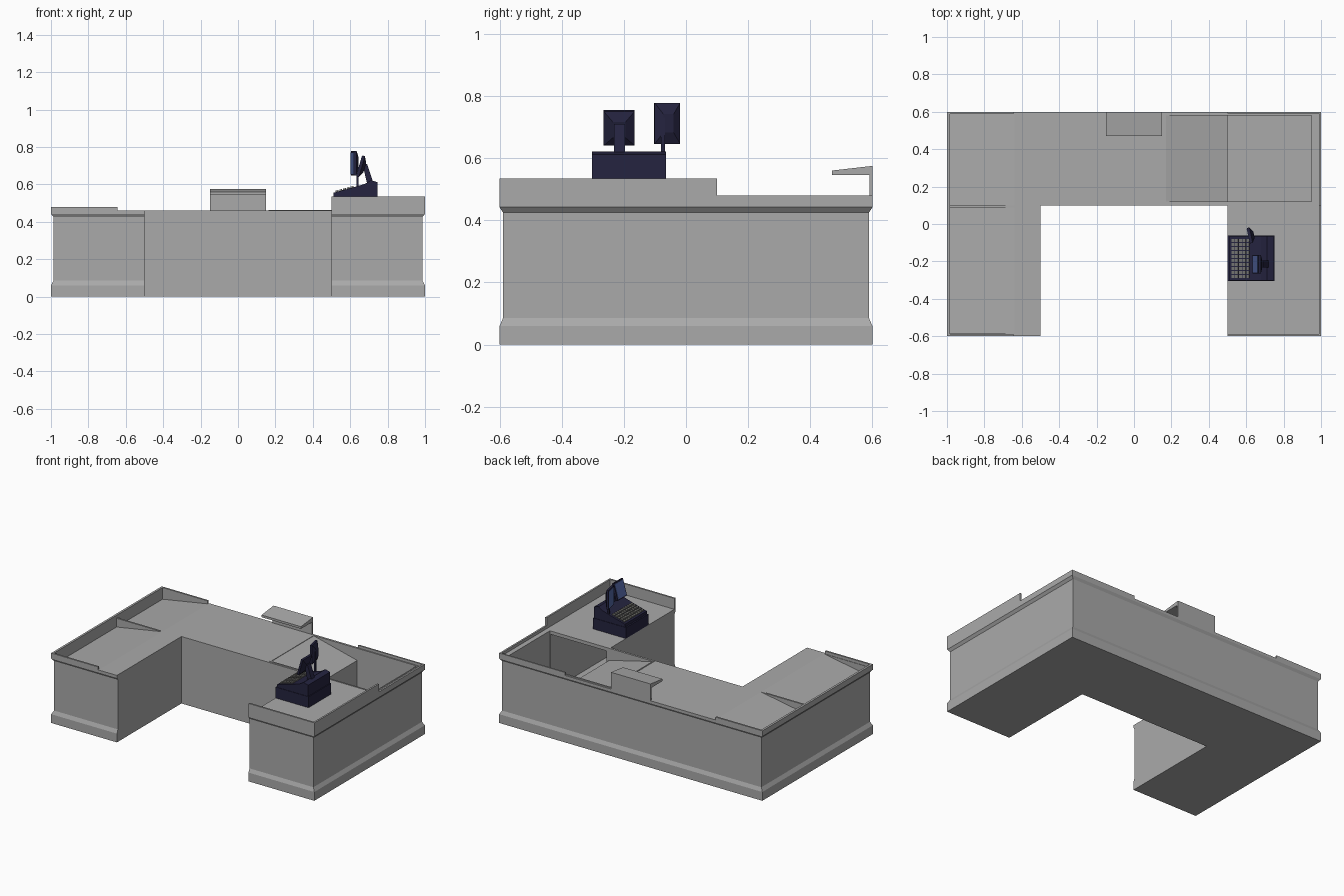
import bpy, bmesh, math
from mathutils import Matrix, Vector

cube = bpy.data.objects.get("Cube")
if cube:
    bpy.data.objects.remove(cube, do_unlink=True)


def material(name, rgb):
    m = bpy.data.materials.new(name)
    m.use_nodes = True
    m.diffuse_color = (*rgb, 1)
    m.node_tree.nodes["Principled BSDF"].inputs["Base Color"].default_value = (*rgb, 1)
    return m


GREY = material("counter grey", (0.4, 0.4, 0.4))
NAVY = material("register navy", (0.018, 0.017, 0.05))
BLUE = material("screen blue", (0.09, 0.14, 0.38))
KEY = material("key grey", (0.17, 0.17, 0.16))


def finish(name, bm, mat):
    bmesh.ops.recalc_face_normals(bm, faces=bm.faces)
    me = bpy.data.meshes.new(name)
    bm.to_mesh(me)
    bm.free()
    me.materials.append(mat)
    ob = bpy.data.objects.new(name, me)
    bpy.context.collection.objects.link(ob)
    return ob


def loft(name, rings, mat):
    """Skin equal-sized rings of points and cap both ends."""
    bm = bmesh.new()
    loops = [[bm.verts.new(p) for p in ring] for ring in rings]
    for a, b in zip(loops, loops[1:]):
        n = len(a)
        for i in range(n):
            j = (i + 1) % n
            bm.faces.new((a[i], a[j], b[j], b[i]))
    bm.faces.new(loops[0][::-1])
    bm.faces.new(loops[-1])
    return finish(name, bm, mat)


def prism_y(name, profile, y0, y1, mat):
    return loft(name, [[(x, y, z) for x, z in profile] for y in (y0, y1)], mat)


def prism_x(name, profile, x0, x1, mat):
    return loft(name, [[(x, y, z) for y, z in profile] for x in (x0, x1)], mat)


def box(name, lo, hi, mat):
    x0, y0, z0 = lo
    x1, y1, z1 = hi
    return prism_y(name, [(x0, z0), (x1, z0), (x1, z1), (x0, z1)], y0, y1, mat)


def cut(target, cutter):
    cutter.hide_render = True
    cutter.hide_set(True)
    cutter.display_type = 'WIRE'
    mod = target.modifiers.new("cut", 'BOOLEAN')
    mod.operation = 'DIFFERENCE'
    mod.solver = 'EXACT'
    mod.object = cutter
    # Apply the cut, then drop the helper
    deps = bpy.context.evaluated_depsgraph_get()
    mesh = bpy.data.meshes.new_from_object(target.evaluated_get(deps))
    target.modifiers.clear()
    target.data = mesh
    bpy.data.objects.remove(cutter, do_unlink=True)


# U-shaped counter body with stepped plinth and cornice on the outer sides
TOP = 0.46
U = [(-1, -.6), (-.5, -.6), (-.5, .1), (.5, .1), (.5, -.6), (1, -.6), (1, .6), (-1, .6)]


def u_ring(z, inset):
    ring = []
    for x, y in U:
        if abs(x) == 1:
            x -= math.copysign(inset * 1.3, x)
        if abs(y) == .6:
            y -= math.copysign(inset, y)
        ring.append((x, y, z))
    return ring


levels = [(0, 0), (.06, 0), (.085, .011), (.425, .011), (.442, 0), (TOP, 0)]
counter = loft("counter_body", [u_ring(z, d) for z, d in levels], GREY)

# Sloping trays in the left-hand wing, leaving a thin divider between them
tray = [(-.985, .40), (-.985, .5), (-.64, .5), (-.64, TOP)]
for y0, y1 in ((-.585, .088), (.1, .588)):
    cut(counter, prism_y("tray_cutter", tray, y0, y1, GREY))

# Ramp dropping into a deep well that runs on under the till wing
well = [(.17, TOP), (.17, .5), (.95, .5), (.95, .04), (.5, .04), (.5, .38)]
cut(counter, prism_y("well_cutter", well, .12, .58, GREY))
cut(counter, box("cavity_cutter", (.52, -.57, .05), (.945, .2, .44), GREY))

# Thin frame round the well opening
F = .008
for name, lo, hi in (("front", (.17, .12 - F), (.95, .12)), ("back", (.17, .58), (.95, .58 + F)),
                     ("inner", (.17 - F, .12 - F), (.17, .58 + F)),
                     ("outer", (.95, .12 - F), (.95 + F, .58 + F))):
    box("well_frame_" + name, (*lo, TOP), (*hi, TOP + .003), GREY)

# Raised rims
RIMS = {
    "low_rim_side": (-1, -.6, -.985, .6, .48),
    "low_rim_front": (-.985, -.6, -.645, -.588, .48),
    "low_rim_back": (-.985, .588, -.645, .6, .48),
    "till_rim_side": (.988, -.6, 1, .1, .535),
    "till_rim_front": (.5, -.6, .988, -.588, .535),
    "well_rim_side": (.988, .1, 1, .6, .48),
    "well_rim_back": (.5, .59, .988, .6, .48),
}
for name, (x0, y0, x1, y1, z1) in RIMS.items():
    box(name, (x0, y0, TOP), (x1, y1, z1), GREY)

# Writing shelf on the back edge
prism_x("writing_shelf", [(.6, TOP), (.6, .575), (.47, .56), (.47, .545), (.59, .545), (.59, TOP)],
        -.15, .15, GREY)

# Till base with sloping keyboard deck
prism_y("till_drawer", [(.5, TOP), (.75, TOP), (.75, .535), (.5, .535)], -.306, -.062, NAVY)
prism_y("till_body", [(.51, .535), (.745, .535), (.745, .612), (.71, .622), (.68, .603), (.62, .585), (.51, .555)],
        -.303, -.065, NAVY)

# Keys in rows on the deck
ROWS, COLS = 5, 10
bm = bmesh.new()
tilt = Matrix.Rotation(-math.atan2(.03, .11), 4, 'Y')
for r in range(ROWS):
    for c in range(COLS):
        t = (r + .5) / ROWS
        pos = Vector((.52 + .1 * t, -.292 + .215 * (c + .5) / COLS, .559 + .027 * t))
        size = Matrix.Diagonal((.016, .016, .012, 1))
        bmesh.ops.create_cube(bm, size=1, matrix=Matrix.Translation(pos) @ tilt @ size)
finish("till_keys", bm, KEY)


def monitor(name, centre, width, height, lean, turn):
    """Thin panel facing -x with a tapered back and a coloured screen."""
    m = (Matrix.Translation(centre) @ Matrix.Rotation(turn, 4, 'Z')
         @ Matrix.Rotation(lean, 4, 'Y'))

    def ring(x, w, h):
        return [m @ Vector((x, a * w / 2, b * h / 2)) for a, b in ((-1, -1), (1, -1), (1, 1), (-1, 1))]
    loft(name + "_case", [ring(-.008, width, height), ring(.006, width, height),
                          ring(.022, width * .4, height * .45)], NAVY)
    loft(name + "_screen", [ring(-.010, width * .88, height * .88), ring(-.007, width * .88, height * .88)], BLUE)


# Operator screen on a leaning neck, and a second display on a pole
monitor("operator_screen", (.657, -.215, .697), .1, .115, math.radians(16), 0)
prism_y("operator_neck", [(.69, .605), (.725, .605), (.69, .71), (.665, .71)], -.232, -.196, NAVY)
monitor("pole_display", (.62, -.061, .712), .084, .132, 0, math.radians(12))
box("display_pole", (.633, -.08, .58), (.645, -.068, .73), NAVY)
